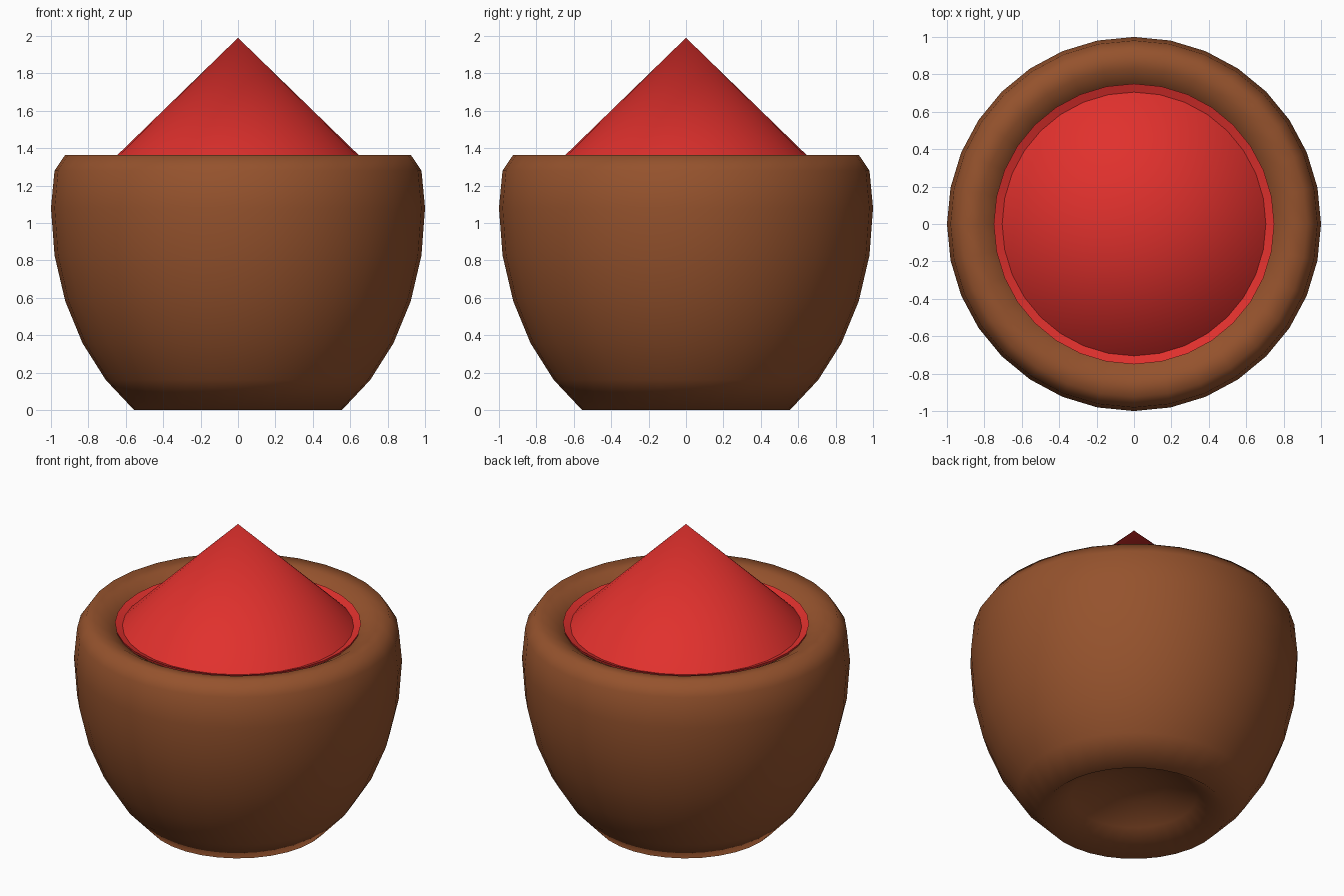
import bpy, bmesh
from math import sin, cos, pi

if "Cube" in bpy.data.objects:
    bpy.data.objects.remove(bpy.data.objects["Cube"])

SEG = 32


def material(name, rgb):
    m = bpy.data.materials.new(name)
    m.diffuse_color = (*rgb, 1.0)
    m.use_nodes = True
    m.node_tree.nodes["Principled BSDF"].inputs["Base Color"].default_value = m.diffuse_color
    return m


def lathe(name, profile, mat):
    """Revolve (radius, z) points around z; radius 0 makes a pole."""
    bm = bmesh.new()
    rings = []
    for r, z in profile:
        if r == 0:
            rings.append([bm.verts.new((0, 0, z))] * SEG)
        else:
            rings.append([bm.verts.new((r * cos(2 * pi * i / SEG), r * sin(2 * pi * i / SEG), z))
                          for i in range(SEG)])
    for a, b in zip(rings, rings[1:]):
        for i in range(SEG):
            j = (i + 1) % SEG
            corners = dict.fromkeys((a[i], a[j], b[j], b[i]))
            bm.faces.new(list(corners))
    bmesh.ops.recalc_face_normals(bm, faces=bm.faces)
    for f in bm.faces:
        f.smooth = True
    me = bpy.data.meshes.new(name)
    bm.to_mesh(me)
    bm.free()
    me.materials.append(mat)
    ob = bpy.data.objects.new(name, me)
    bpy.context.collection.objects.link(ob)
    return ob


# Rings follow a stretched sphere, with the foot pushed inward
def wall(k):
    a = k * pi / 16
    return sin(a), 1.08 - 1.3 * cos(a)


outer = [wall(k) for k in range(3, 9)]
outer[0] = (outer[0][0], 0.0)
foot = [(0, 0.22), (0.195, 0.195), (0.383, 0.12)]
rim = [(0.981, 1.28), (0.924, 1.364), (0.831, 1.355), (0.707, 1.285)]
inside = [(0.66, 0.9), (0.5, 0.5), (0, 0.38)]
lathe("bowl", foot + outer + rim + inside, material("brown", (0.30, 0.085, 0.026)))

# Heaped filling: cone with a shallow groove round its edge
filling = lathe("filling", [(0, 1.99), (0.705, 1.305), (0.75, 1.322), (0.72, 1.2), (0, 1.2)],
                material("red", (0.75, 0.03, 0.026)))
bpy.context.view_layer.objects.active = filling
filling.select_set(True)
bpy.ops.object.shade_smooth_by_angle(angle=0.7)
